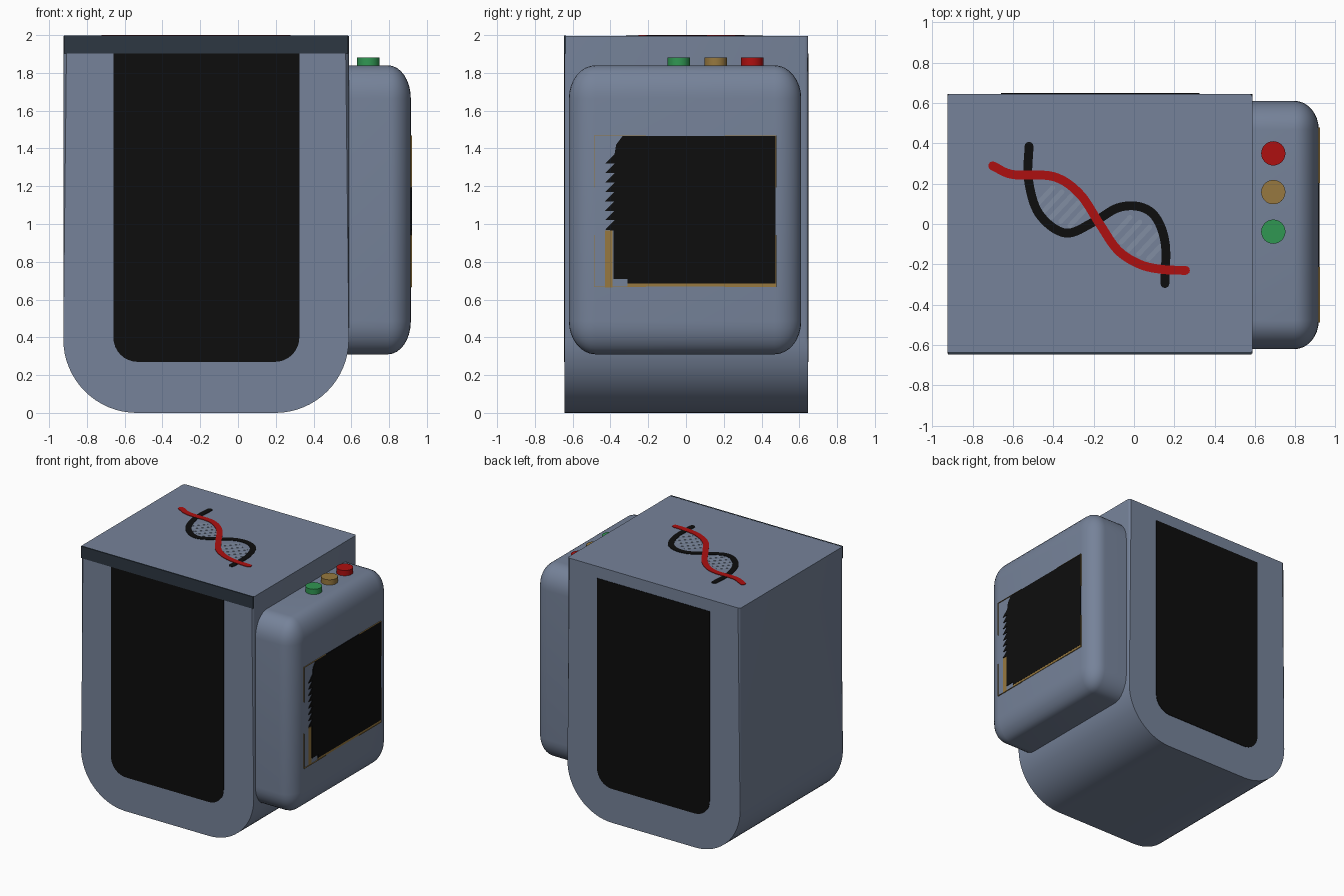
import bpy, bmesh, math
from mathutils import Vector

if "Cube" in bpy.data.objects:
    bpy.data.objects.remove(bpy.data.objects["Cube"])


def material(name, rgb):
    m = bpy.data.materials.new(name)
    m.diffuse_color = (*rgb, 1)
    m.use_nodes = True
    m.node_tree.nodes["Principled BSDF"].inputs["Base Color"].default_value = m.diffuse_color
    return m


SLATE = material("slate_blue", (0.18, 0.225, 0.32))
DARK = material("dark_slate", (0.027, 0.038, 0.055))
BLACK = material("black", (0.004, 0.004, 0.004))
RED = material("red", (0.42, 0.005, 0.005))
GOLD = material("gold", (0.31, 0.19, 0.05))
GREEN = material("green", (0.03, 0.31, 0.085))
RUNG = material("pale_slate", (0.22, 0.27, 0.36))

# Plane mappings: 2D outline point + depth -> 3D
FRONT = lambda p, d: (p[0], d, p[1])
SIDE = lambda p, d: (d, p[0], p[1])
TOP = lambda p, d: (p[0], p[1], d)


def finish(name, bm, mat, smooth=True):
    bmesh.ops.recalc_face_normals(bm, faces=bm.faces)
    me = bpy.data.meshes.new(name)
    bm.to_mesh(me)
    bm.free()
    me.materials.append(mat)
    ob = bpy.data.objects.new(name, me)
    bpy.context.collection.objects.link(ob)
    if smooth:
        bpy.ops.object.select_all(action='DESELECT')
        ob.select_set(True)
        bpy.context.view_layer.objects.active = ob
        bpy.ops.object.shade_smooth_by_angle(angle=math.radians(35))
    return ob


def prism(pts, plane, d0, d1):
    bm = bmesh.new()
    a = [bm.verts.new(plane(p, d0)) for p in pts]
    b = [bm.verts.new(plane(p, d1)) for p in pts]
    bm.faces.new(a)
    bm.faces.new(b)
    n = len(pts)
    for i in range(n):
        j = (i + 1) % n
        bm.faces.new((a[i], a[j], b[j], b[i]))
    return bm


def plate(name, pts, plane, d0, d1, mat):
    return finish(name, prism(pts, plane, d0, d1), mat, False)


def rect(x0, x1, y0, y1):
    return [(x0, y0), (x1, y0), (x1, y1), (x0, y1)]


def u_shape(x0, x1, z0, z1, r, steps):
    """Square top, rounded bottom corners."""
    pts = [(x1, z1), (x0, z1)]
    for cx, start in ((x0 + r, math.pi), (x1 - r, 1.5 * math.pi)):
        for i in range(steps + 1):
            t = start + 0.5 * math.pi * i / steps
            pts.append((cx + r * math.cos(t), z0 + r + r * math.sin(t)))
    return pts


def ribbon(points, w, steps=8):
    """Outline of a smooth round-ended stroke through the points."""
    p = [Vector(q) for q in points]
    p = [2 * p[0] - p[1]] + p + [2 * p[-1] - p[-2]]
    line = []
    for a, b, c, d in zip(p, p[1:], p[2:], p[3:]):
        for i in range(steps):
            t = i / steps
            line.append(0.5 * (2 * b + (c - a) * t + (2 * a - 5 * b + 4 * c - d) * t * t
                               + (3 * b - a - 3 * c + d) * t ** 3))
    line.append(p[-2])
    left, right = [], []
    for i, q in enumerate(line):
        t = (line[min(i + 1, len(line) - 1)] - line[max(i - 1, 0)]).normalized()
        n = Vector((-t.y, t.x)) * w
        left.append(q + n)
        right.append(q - n)

    def cap(centre, start):
        s = start - centre
        c, k = math.cos, math.sin
        return [centre + Vector((s.x * c(a) + s.y * k(a), s.y * c(a) - s.x * k(a)))
                for a in (math.pi * i / 6 for i in range(1, 6))]
    return left + cap(line[-1], left[-1]) + right[::-1] + cap(line[0], right[0])


# Main housing: U profile, softened front and back rims
bm = prism(u_shape(-0.925, 0.587, 0.0, 1.996, 0.39, 16), FRONT, -0.642, 0.645)
rim = [e for e in bm.edges
       if abs(e.verts[0].co.y - e.verts[1].co.y) < 1e-4
       and min(v.co.z for v in e.verts) < 1.9]
bmesh.ops.bevel(bm, geom=rim, offset=0.018, segments=3, profile=0.5, affect='EDGES')
finish("housing", bm, SLATE)

# Black panels front and back, dark lid edge
for name, y0, y1 in (("front_panel", -0.646, -0.635), ("back_panel", 0.64, 0.649)):
    plate(name, u_shape(-0.66, 0.325, 0.27, 1.903, 0.13, 8), FRONT, y0, y1, BLACK)
plate("lid_edge", rect(-0.922, 0.583, 1.903, 1.997), FRONT, -0.647, -0.635, DARK)

# Side control box, rounded as a stretched cube
bm = bmesh.new()
bmesh.ops.create_cube(bm, size=1)
bmesh.ops.bevel(bm, geom=bm.edges[:], offset=0.115, segments=8, profile=0.5, affect='EDGES')
for v in bm.verts:
    v.co = (0.39 + v.co.x * 1.05, -0.005 + v.co.y * 1.23, 1.075 + v.co.z * 1.53)
finish("control_box", bm, SLATE)

# Screen with a toothed left edge
outline = [(-0.31, 0.685), (0.475, 0.685), (0.475, 1.467), (-0.335, 1.467), (-0.37, 1.42)]
for i in range(8):
    z = 1.37 - i * 0.05
    outline += [(-0.378, z), (-0.428, z - 0.05)]
outline += [(-0.385, 0.965), (-0.385, 0.71), (-0.31, 0.71)]
plate("screen", outline, SIDE, 0.910, 0.920, BLACK)

# Gold screen trim: left strip, bottom strip, thin corner brackets
plate("trim_left", rect(-0.428, -0.39, 0.665, 0.965), SIDE, 0.910, 0.919, GOLD)
plate("trim_bottom", rect(-0.31, 0.475, 0.668, 0.686), SIDE, 0.910, 0.919, GOLD)
for sy, y in ((1, -0.488), (-1, 0.478)):
    for sz, z in ((1, 0.666), (-1, 1.468)):
        tag = ("left" if sy > 0 else "right") + ("_low" if sz > 0 else "_high")
        ys, zs = sorted((y, y + sy * 0.004)), sorted((z, z + sz * 0.275))
        plate("bracket_upright_" + tag, rect(*ys, *zs), SIDE, 0.912, 0.922, GOLD)
        ys, zs = sorted((y, y + sy * 0.275)), sorted((z, z + sz * 0.003))
        plate("bracket_bar_" + tag, rect(*ys, *zs), SIDE, 0.912, 0.922, GOLD)

# Push buttons
for name, y, mat in (("green_button", -0.038, GREEN), ("gold_button", 0.158, GOLD),
                     ("red_button", 0.35, RED)):
    ring = [(0.69 + 0.06 * math.cos(i * math.pi / 16), y + 0.06 * math.sin(i * math.pi / 16))
            for i in range(32)]
    finish(name, prism(ring, TOP, 1.82, 1.882), mat)

# Double helix inlay on the lid
black_strand = [(-0.52, 0.385), (-0.523, 0.22), (-0.47, 0.05), (-0.34, -0.045), (-0.2, 0.01),
                (-0.08, 0.08), (0.03, 0.085), (0.11, 0.03), (0.155, -0.1), (0.153, -0.295)]
red_strand = [(-0.7, 0.288), (-0.6, 0.245), (-0.4, 0.235), (-0.27, 0.15), (-0.17, 0.0),
              (-0.08, -0.13), (0.03, -0.2), (0.14, -0.225), (0.255, -0.23)]
plate("helix_black_strand", ribbon(black_strand, 0.022), TOP, 1.99, 1.999, BLACK)
plate("helix_red_strand", ribbon(red_strand, 0.022), TOP, 1.99, 2.0, RED)

# Rungs joining the strands in both loops
for tag, start, step, half in (("upper", (-0.44, 0.14), (0.04, -0.027), 0.07),
                               ("lower", (-0.06, -0.01), (0.043, -0.03), 0.075)):
    for i in range(5):
        cx, cy = start[0] + i * step[0], start[1] + i * step[1]
        h = half * (1 - 0.12 * abs(i - 2))
        plate(f"helix_rung_{tag}_{i + 1}",
              ribbon([(cx - h * 0.7, cy - h * 0.75), (cx + h * 0.7, cy + h * 0.75)], 0.012, 2),
              TOP, 1.99, 1.9975, RUNG)
